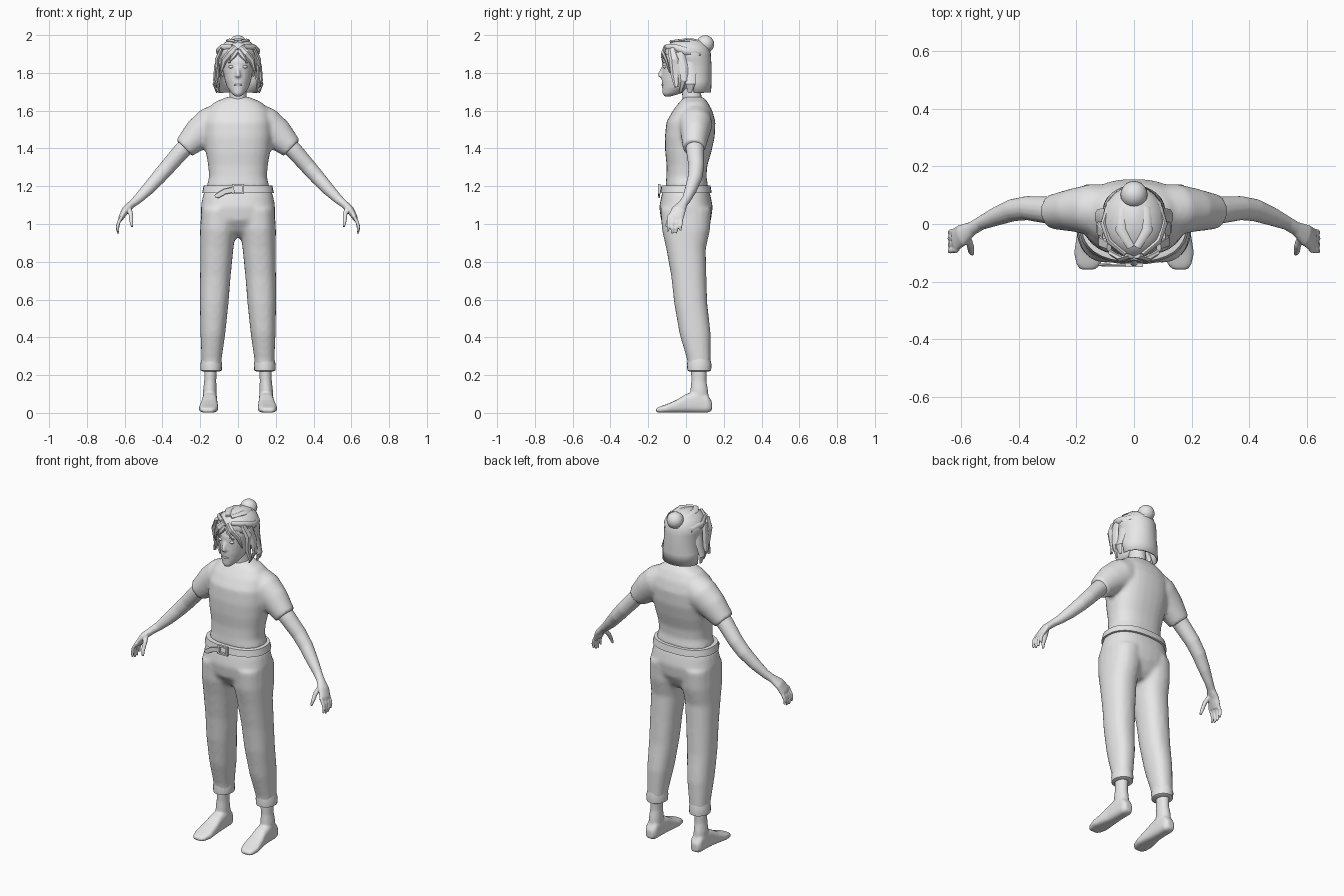
import bpy, bmesh, math
from mathutils import Vector

grey = bpy.data.materials.new("plain grey")
grey.diffuse_color = (0.8, 0.8, 0.8, 1)


def loft(bm, rows, ref=(1, 0, 0), axis=None, n=20, p=2.0):
    """Closed tube through rows (x, y, z, half size along ref, half size across)."""
    pts = [Vector(r[:3]) for r in rows]
    rings = []
    for i, r in enumerate(rows):
        t = Vector(axis) if axis else pts[min(i + 1, len(pts) - 1)] - pts[max(i - 1, 0)]
        t.normalize()
        u = Vector(ref)
        u = (u - t * u.dot(t)).normalized()
        v = t.cross(u)
        ring = []
        for k in range(n):
            a = 2 * math.pi * k / n
            c, s = math.cos(a), math.sin(a)
            c = math.copysign(abs(c) ** (2 / p), c)
            s = math.copysign(abs(s) ** (2 / p), s)
            ring.append(bm.verts.new(pts[i] + u * c * r[3] + v * s * r[4]))
        rings.append(ring)
    for a, b in zip(rings, rings[1:]):
        for k in range(n):
            bm.faces.new((a[k], a[(k + 1) % n], b[(k + 1) % n], b[k]))
    bm.faces.new(rings[0])
    bm.faces.new(rings[-1])


def finish(name, bm, mirror=False, voxel=0, smooth=4, thick=0, angle=40):
    bmesh.ops.recalc_face_normals(bm, faces=bm.faces)
    me = bpy.data.meshes.new(name)
    bm.to_mesh(me)
    bm.free()
    me.materials.append(grey)
    ob = bpy.data.objects.new(name, me)
    bpy.context.collection.objects.link(ob)
    bpy.ops.object.select_all(action='DESELECT')
    ob.select_set(True)
    bpy.context.view_layer.objects.active = ob
    bpy.ops.object.shade_smooth_by_angle(angle=math.radians(angle))
    if thick:
        ob.modifiers.new("thickness", 'SOLIDIFY').thickness = thick
    if mirror:
        ob.modifiers.new("mirror", 'MIRROR').use_mirror_merge = False
    if voxel:
        m = ob.modifiers.new("blend", 'REMESH')
        m.mode, m.voxel_size, m.use_smooth_shade = 'VOXEL', voxel, True
        s = ob.modifiers.new("soften", 'SMOOTH')
        s.factor, s.iterations = 0.5, smooth
    return ob


def box(name, centre, size, mirror=False):
    bm = bmesh.new()
    bmesh.ops.create_cube(bm, size=1)
    for v in bm.verts:
        v.co = Vector([c + s * k for c, s, k in zip(centre, size, v.co)])
    return finish(name, bm, mirror)


def ball(name, centre, radii, mirror=False, seg=16):
    bm = bmesh.new()
    bmesh.ops.create_uvsphere(bm, u_segments=seg, v_segments=seg // 2 + 2, radius=1)
    for v in bm.verts:
        v.co = Vector([c + s * k for c, s, k in zip(centre, radii, v.co)])
    return finish(name, bm, mirror)


UP = (0, 0, 1)

# Shirt: trunk and short sleeves blended together
bm = bmesh.new()
loft(bm, [(0, .005, 1.19, .168, .115), (0, .002, 1.25, .153, .106),
          (0, .005, 1.31, .158, .108), (0, .012, 1.38, .170, .122),
          (0, .020, 1.46, .180, .132), (0, .026, 1.54, .180, .130),
          (0, .035, 1.60, .165, .105), (0, .040, 1.645, .125, .075),
          (0, .040, 1.672, .06, .05)], axis=UP, n=28, p=2.4)
for s in (1, -1):
    loft(bm, [(s * .07, .045, 1.575, .085, .08), (s * .145, .050, 1.525, .09, .095),
              (s * .21, .048, 1.475, .075, .085), (s * .285, .042, 1.402, .06, .06)],
         ref=(0, 1, 0))
finish("shirt", bm, voxel=.011, smooth=5)

# Trousers: hips and two legs blended together
bm = bmesh.new()
loft(bm, [(0, 0, 1.19, .170, .118), (0, 0, 1.15, .186, .130), (0, 0, 1.09, .197, .142),
          (0, 0, 1.02, .195, .132), (0, .005, .96, .15, .095), (0, .01, .93, .06, .06)],
     axis=UP, n=28, p=2.4)
for s in (1, -1):
    loft(bm, [(s * .100, 0, 1.08, .095, .135), (s * .106, 0, .97, .095, .128),
              (s * .112, 0, .87, .088, .105), (s * .120, .015, .72, .081, .093),
              (s * .126, .025, .58, .076, .088), (s * .133, .048, .42, .066, .083),
              (s * .140, .068, .28, .053, .062), (s * .141, .070, .22, .050, .058)],
         axis=UP, p=2.3)
finish("trousers", bm, voxel=.012, smooth=5)

# Rolled cuffs
bm = bmesh.new()
loft(bm, [(.141, .070, .22, .046, .053), (.142, .070, .225, .056, .063),
          (.142, .070, .255, .058, .065), (.141, .069, .285, .052, .060)], axis=UP)
finish("cuff", bm, mirror=True)

# Feet and ankles
bm = bmesh.new()
loft(bm, [(.150, .137, .036, .022, .024), (.149, .115, .048, .036, .047),
          (.149, .06, .060, .039, .059), (.150, .00, .050, .041, .049),
          (.153, -.05, .035, .047, .034), (.156, -.10, .024, .052, .023),
          (.158, -.14, .017, .042, .016), (.160, -.158, .013, .026, .011)],
     axis=(0, 1, 0), p=3)
loft(bm, [(.149, .075, .03, .036, .05), (.149, .070, .12, .036, .047),
          (.147, .068, .17, .032, .040), (.145, .068, .25, .034, .042)], axis=UP)
finish("foot", bm, mirror=True, voxel=.007, smooth=3)

# Arms, palms, fingers and thumbs
bm = bmesh.new()
loft(bm, [(.23, .045, 1.455, .05, .05), (.30, .048, 1.385, .047, .045),
          (.37, .055, 1.305, .042, .042), (.42, .048, 1.248, .039, .039),
          (.48, .025, 1.182, .032, .033), (.53, .003, 1.132, .024, .025),
          (.560, -.015, 1.107, .024, .021), (.595, -.038, 1.075, .038, .020),
          (.618, -.054, 1.035, .042, .015), (.622, -.056, 1.022, .036, .012)],
     ref=(0, 1, 0), n=16)
for i in range(4):
    y = -.024 - .022 * i
    drop = (.015, .002, 0, .010)[i]
    loft(bm, [(.612, y, 1.045, .010, .010), (.632, y - .002, 1.008, .010, .010),
              (.638, y - .004, .975 + drop, .009, .009),
              (.634, y - .006, .948 + drop, .006, .006)], ref=(0, 1, 0), n=8)
loft(bm, [(.578, -.045, 1.085, .014, .014), (.567, -.075, 1.05, .013, .013),
          (.565, -.095, 1.015, .011, .011), (.560, -.105, .985, .007, .007)],
     ref=(0, 1, 0), n=8)
finish("arm", bm, mirror=True, voxel=.005, smooth=3)

# Neck
bm = bmesh.new()
loft(bm, [(0, .04, 1.62, .060, .060), (0, .032, 1.67, .046, .050),
          (0, .022, 1.76, .044, .052)], axis=UP)
finish("neck", bm)

# Head with nose
bm = bmesh.new()
loft(bm, [(0, -.098, 1.675, .014, .016), (0, -.078, 1.69, .034, .047),
          (0, -.048, 1.72, .056, .078), (0, -.030, 1.76, .070, .099),
          (0, -.020, 1.81, .079, .107), (0, -.012, 1.86, .084, .114),
          (0, 0, 1.91, .083, .110), (0, .005, 1.95, .065, .085)], axis=UP, n=24)
loft(bm, [(0, -.120, 1.835, .008, .008), (0, -.130, 1.80, .012, .017),
          (0, -.132, 1.782, .015, .017), (0, -.120, 1.77, .008, .008)], axis=UP, n=10)
finish("head", bm, voxel=.006, smooth=3)
ball("eye", (.036, -.112, 1.832), (.015, .010, .008), True, 12)
ball("ear", (.080, -.010, 1.81), (.012, .020, .030), True, 12)
ball("lips", (0, -.122, 1.737), (.022, .008, .006), seg=12)
box("eyebrow", (.037, -.117, 1.855), (.034, .008, .006), True)

# Hair shell: full dome on top, open towards the face lower down
rows = [(1.695, .108, .085, .048, 95), (1.76, .106, .090, .045, 105),
        (1.83, .100, .102, .033, 112), (1.875, .108, .117, .016, 130),
        (1.905, .110, .125, .006, 180), (1.94, .094, .113, .006, 180),
        (1.967, .062, .082, .010, 180), (1.983, .012, .02, .015, 180)]
bm = bmesh.new()
grid = []
for z, rx, ry, cy, a in rows:
    grid.append([bm.verts.new((rx * math.sin(t), cy + ry * math.cos(t), z))
                 for t in [math.radians(a) * (k / 14 - 1) for k in range(29)]])
for a, b in zip(grid, grid[1:]):
    for k in range(28):
        bm.faces.new((a[k], a[k + 1], b[k + 1], b[k]))
bm.faces.new(grid[-1])
bmesh.ops.remove_doubles(bm, verts=bm.verts, dist=.0005)
finish("hair_shell", bm, thick=.008, angle=50)

# Hanging locks and fringe, flat and pointed
locks = [
    [(.085, -.075, 1.93, .022, .010), (.112, -.060, 1.87, .030, .012),
     (.104, -.055, 1.79, .026, .010), (.118, -.050, 1.725, .012, .006)],
    [(.100, -.035, 1.91, .025, .010), (.118, -.020, 1.83, .030, .010),
     (.124, -.015, 1.76, .024, .009), (.095, -.030, 1.695, .006, .004)],
    [(.090, .010, 1.88, .030, .010), (.108, .020, 1.80, .035, .010),
     (.127, .025, 1.74, .026, .009), (.112, .020, 1.695, .010, .005)],
    [(.010, -.110, 1.935, .018, .010), (.042, -.121, 1.905, .020, .010),
     (.074, -.104, 1.865, .016, .008), (.090, -.085, 1.80, .004, .003)],
    [(.004, -.116, 1.920, .014, .010), (.022, -.126, 1.892, .014, .008),
     (.044, -.125, 1.862, .004, .003)],
]
bm = bmesh.new()
for i, rows in enumerate(locks):
    loft(bm, rows, ref=(0, 1, 0) if i < 3 else (1, 0, 1), n=6)
finish("hair_lock", bm, mirror=True, angle=30)

# Swept-back strands gathered at the bun
bm = bmesh.new()
loft(bm, [(.030, -.105, 1.940, .012, .008), (.085, -.060, 1.935, .018, .010),
          (.106, .000, 1.915, .020, .011), (.085, .070, 1.905, .018, .011),
          (.015, .122, 1.925, .012, .010)], ref=UP, n=8)
loft(bm, [(.010, -.080, 1.965, .014, .008), (.045, -.020, 1.972, .020, .009),
          (.040, .050, 1.965, .018, .009), (.005, .095, 1.95, .010, .008)],
     ref=(1, 0, 0), n=8)
finish("swept_strand", bm, mirror=True, angle=45)
ball("hair_bun", (0, .102, 1.952), (.047, .047, .047), seg=20)

# Belt with buckle, keeper and loose end
bm = bmesh.new()
loft(bm, [(0, 0, 1.163, .180, .128), (0, 0, 1.165, .190, .136),
          (0, 0, 1.203, .182, .130), (0, 0, 1.205, .170, .120)], axis=UP, n=32, p=2.4)
finish("belt", bm)
for z in (1.163, 1.207):
    box("buckle_bar", (0, -.142, z), (.060, .014, .010))
box("buckle_side", (.026, -.142, 1.185), (.010, .014, .054), True)
bm = bmesh.new()
loft(bm, [(-.02, -.143, 1.182, .015, .005), (-.07, -.143, 1.172, .015, .005),
          (-.108, -.142, 1.150, .014, .005), (-.122, -.141, 1.146, .006, .004)],
     ref=UP, n=8, p=4)
finish("belt_end", bm)
